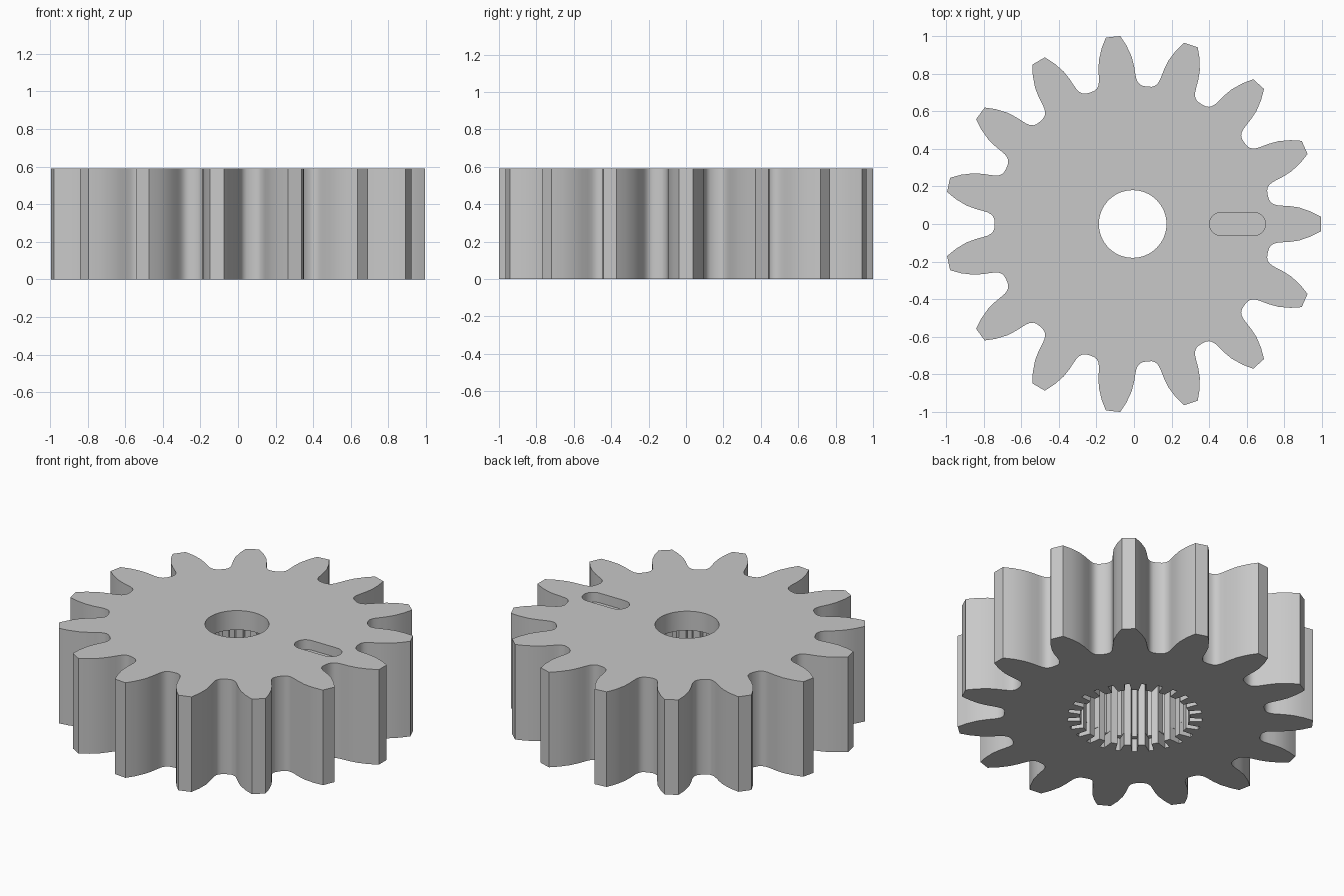
import bpy, bmesh, math

cube = bpy.data.objects.get("Cube")
if cube:
    bpy.data.objects.remove(cube, do_unlink=True)

CX = -0.007        # gear axis position on x
HEIGHT = 0.59
TEETH = 15
SPLINES = 25

grey = bpy.data.materials.new("light grey")
grey.use_nodes = True
colour = (0.58, 0.58, 0.58, 1)
grey.diffuse_color = colour
grey.node_tree.nodes["Principled BSDF"].inputs["Base Color"].default_value = colour


def prism(name, points, z0, z1):
    """Extrude a closed counter-clockwise outline from z0 to z1."""
    bm = bmesh.new()
    face = bm.faces.new([bm.verts.new((x + CX, y, z0)) for x, y in points])
    top = bmesh.ops.extrude_face_region(bm, geom=[face])["geom"]
    verts = [v for v in top if isinstance(v, bmesh.types.BMVert)]
    bmesh.ops.translate(bm, verts=verts, vec=(0, 0, z1 - z0))
    bmesh.ops.recalc_face_normals(bm, faces=bm.faces[:])
    mesh = bpy.data.meshes.new(name)
    bm.to_mesh(mesh)
    bm.free()
    mesh.materials.append(grey)
    obj = bpy.data.objects.new(name, mesh)
    bpy.context.collection.objects.link(obj)
    return obj


def radial(profile, count):
    """Repeat half a tooth, given as (radius, degrees), mirrored around the axis."""
    tooth = [(r, -a) for r, a in reversed(profile)] + list(profile)
    pts = []
    for k in range(count):
        for r, a in tooth:
            t = math.radians(a + k * 360 / count)
            pts.append((r * math.cos(t), r * math.sin(t)))
    return pts


def circle(radius, count):
    return [(radius * math.cos(2 * math.pi * k / count),
             radius * math.sin(2 * math.pi * k / count)) for k in range(count)]


def cut(target, cutter):
    """Subtract the cutter and discard it."""
    mod = target.modifiers.new("cut", 'BOOLEAN')
    mod.operation = 'DIFFERENCE'
    mod.solver = 'EXACT'
    mod.object = cutter
    bpy.context.view_layer.objects.active = target
    bpy.ops.object.modifier_apply(modifier=mod.name)
    bpy.data.objects.remove(cutter, do_unlink=True)


# Gear body: tip, curved flank, root fillet, root
flank = [(1.002, 2.2), (0.95, 4.0), (0.89, 5.65), (0.84, 6.5), (0.80, 7.0),
         (0.775, 7.4), (0.757, 8.0), (0.744, 8.9), (0.737, 10.1), (0.735, 11.6)]
gear = prism("gear", radial(flank, TEETH), 0, HEIGHT)

# Splined socket in the underside, with deeper grooves at its mouth
def socket(outer):
    return radial([(outer, 2.2), (0.31, 3.6)], SPLINES)

cut(gear, prism("socket_cutter", socket(0.35), -0.1, 0.47))
cut(gear, prism("socket_mouth_cutter", socket(0.38), -0.1, 0.08))

# Round hole through the top plate
cut(gear, prism("hole_cutter", circle(0.18, 64), 0.4, HEIGHT + 0.1))

# Shallow rounded slot marking one tooth
slot = []
for cx, start in ((0.645, -90), (0.47, 90)):
    for k in range(13):
        t = math.radians(start + 15 * k)
        slot.append((cx + 0.062 * math.cos(t), 0.062 * math.sin(t)))
cut(gear, prism("slot_cutter", slot, HEIGHT - 0.06, HEIGHT + 0.1))

# Smooth curved walls, sharp rims
bpy.ops.object.select_all(action='DESELECT')
gear.select_set(True)
bpy.context.view_layer.objects.active = gear
bpy.ops.object.shade_smooth_by_angle(angle=math.radians(35))
